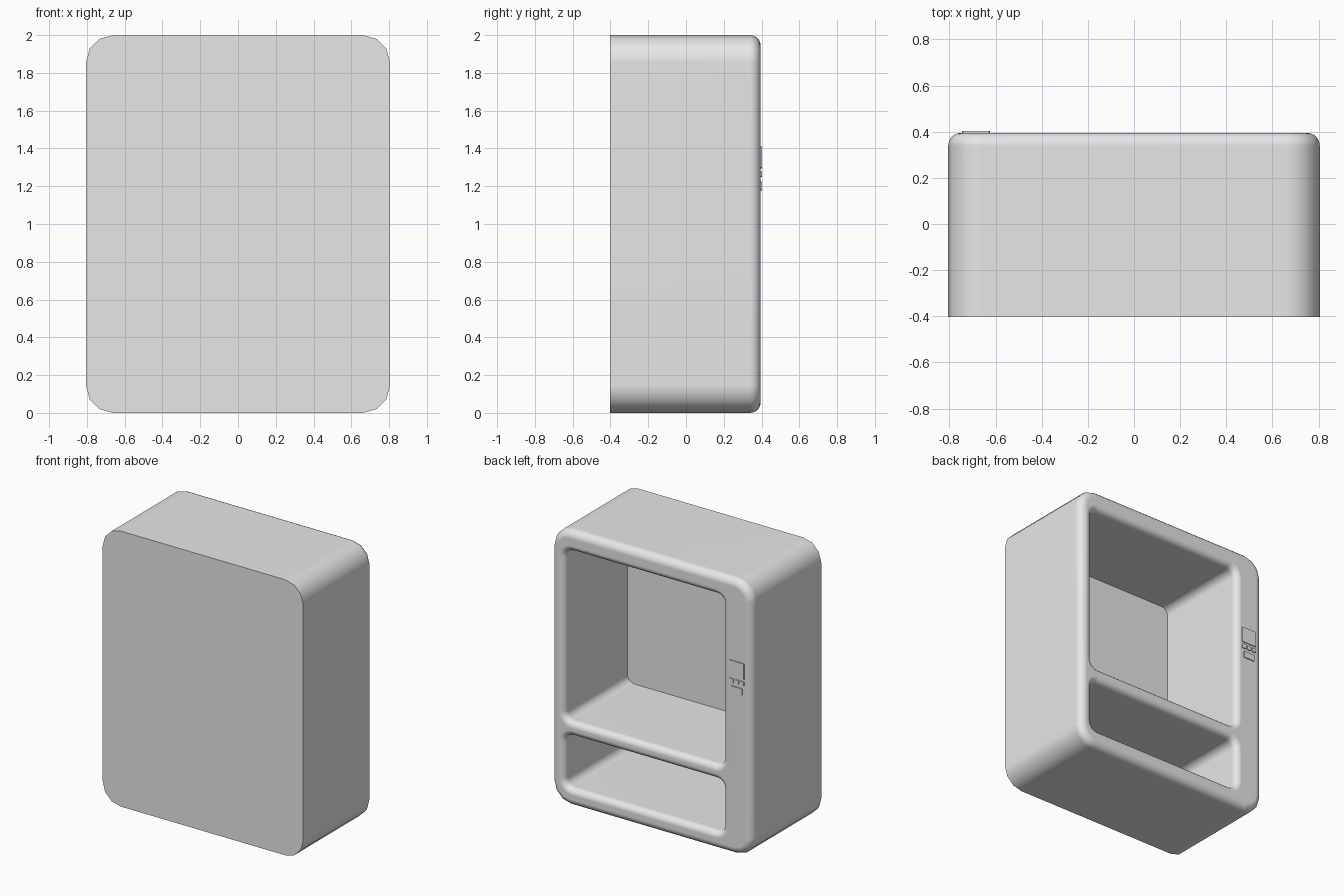
import bpy, bmesh, math

cube = bpy.data.objects.get("Cube")
if cube:
    bpy.data.objects.remove(cube, do_unlink=True)

grey = bpy.data.materials.new("light_grey")
grey.use_nodes = True
grey.diffuse_color = (0.8, 0.8, 0.8, 1)
grey.node_tree.nodes["Principled BSDF"].inputs["Base Color"].default_value = (0.8, 0.8, 0.8, 1)


def rounded_rect(x0, x1, z0, z1, radius, segments, grow):
    """Rounded rectangle outline in x and z, offset outwards by grow."""
    points = []
    corners = [(x1 - radius, z1 - radius), (x0 + radius, z1 - radius),
               (x0 + radius, z0 + radius), (x1 - radius, z0 + radius)]
    for quarter, (cx, cz) in enumerate(corners):
        for i in range(segments + 1):
            a = math.pi / 2 * (quarter + i / segments)
            r = radius + grow
            points.append((cx + r * math.cos(a), cz + r * math.sin(a)))
    return points


def loft(name, rect, radius, segments, profile):
    """Closed solid through rounded rectangles at each (y, grow) of the profile."""
    bm = bmesh.new()
    rings = []
    for y, grow in profile:
        outline = rounded_rect(*rect, radius, segments, grow)
        rings.append([bm.verts.new((x, y, z)) for x, z in outline])
    n = len(rings[0])
    for low, high in zip(rings, rings[1:]):
        for i in range(n):
            j = (i + 1) % n
            bm.faces.new((low[i], low[j], high[j], high[i]))
    bm.faces.new(rings[0])
    bm.faces.new(rings[-1])
    bmesh.ops.recalc_face_normals(bm, faces=bm.faces)
    mesh = bpy.data.meshes.new(name)
    bm.to_mesh(mesh)
    bm.free()
    mesh.materials.append(grey)
    obj = bpy.data.objects.new(name, mesh)
    bpy.context.collection.objects.link(obj)
    return obj


def make_active(obj):
    bpy.ops.object.select_all(action='DESELECT')
    obj.select_set(True)
    bpy.context.view_layer.objects.active = obj


FACE = 0.395    # y of the service face
ROUND = 0.055   # rounding of its outer edge
LIP = 0.045     # rounding of the opening lips
ARC = [math.pi / 2 * i / 5 for i in range(6)]

# Cabinet: flat plain side, rounded edge on the service side
cabinet = loft("cabinet", (-0.805, 0.805, 0, 2), 0.145, 3,
               [(-0.402, 0)] + [(FACE - ROUND + ROUND * math.sin(a),
                                 ROUND * (math.cos(a) - 1)) for a in ARC])

# Compartments: deep pockets with flared lips
lip_profile = [(-0.328, 0)] + [(FACE - LIP + LIP * math.sin(a),
                                LIP * (1 - math.cos(a))) for a in ARC] + [(0.5, LIP)]
for name, z0, z1 in (("display_pocket", 0.615, 1.85), ("pickup_pocket", 0.13, 0.51)):
    cutter = loft(name, (-0.573, 0.70, z0, z1), 0.055, 4, lip_profile)
    cutter.hide_render = True
    cut = cabinet.modifiers.new(name, 'BOOLEAN')
    cut.operation = 'DIFFERENCE'
    cut.solver = 'EXACT'
    cut.object = cutter
    make_active(cabinet)
    bpy.ops.object.modifier_apply(modifier=cut.name)
    bpy.data.objects.remove(cutter, do_unlink=True)

make_active(cabinet)
bpy.ops.object.shade_smooth_by_angle(angle=math.radians(40))
normals = cabinet.modifiers.new("even_normals", 'WEIGHTED_NORMAL')
normals.keep_sharp = True


# Control panel: thin raised plates beside the upper compartment
def plate(name, x0, x1, z0, z1):
    loft(name, (x0, x1, z0, z1), 0.003, 1, [(FACE - 0.002, 0), (0.402, 0)])


plate("control_screen", -0.745, -0.625, 1.295, 1.41)
for i in range(3):
    x = -0.745 + 0.043 * i
    plate(f"control_button_{i + 1}", x, x + 0.034, 1.248, 1.278)
plate("coin_slot", -0.73, -0.64, 1.178, 1.225)
